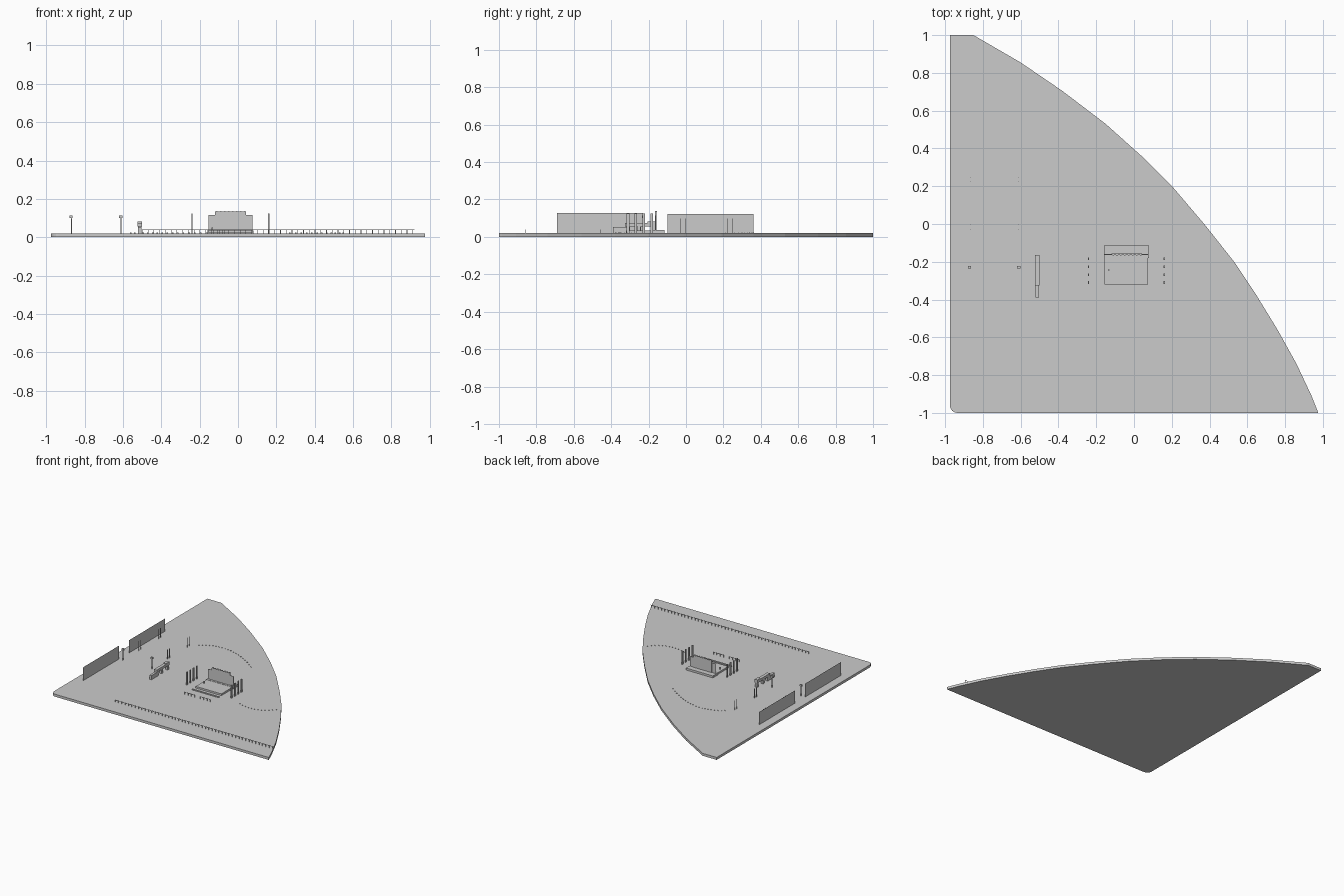
import bpy, bmesh, math
from mathutils import Vector

if "Cube" in bpy.data.objects:
    bpy.data.objects.remove(bpy.data.objects["Cube"])

TOP = 0.02  # height of the ground slab


def make(name, bm):
    mesh = bpy.data.meshes.new(name)
    bm.to_mesh(mesh)
    bm.free()
    ob = bpy.data.objects.new(name, mesh)
    bpy.context.collection.objects.link(ob)
    return ob


def add_box(bm, x0, x1, y0, y1, z0, z1):
    cube = bmesh.ops.create_cube(bm, size=1)
    for v in cube["verts"]:
        v.co = Vector((x0 + (v.co.x + .5) * (x1 - x0),
                       y0 + (v.co.y + .5) * (y1 - y0),
                       z0 + (v.co.z + .5) * (z1 - z0)))


def boxes(name, items):
    bm = bmesh.new()
    for b in items:
        add_box(bm, *b)
    return make(name, bm)


def panel(name, pts):
    bm = bmesh.new()
    bm.faces.new([bm.verts.new(p) for p in pts])
    return make(name, bm)


# Fan-shaped ground slab with a rounded front left corner
arc = [(.975, -1), (.97, -.985), (.94, -.91), (.86, -.74), (.76, -.56), (.65, -.38),
       (.53, -.2), (.38, -.01), (.21, .19), (.04, .36), (-.15, .53),
       (-.38, .705), (-.60, .855), (-.85, 1), (-.975, 1)]
r = .04
corner = [(-.975 + r + r * math.cos(a), -1 + r + r * math.sin(a))
          for a in (math.pi + i * math.pi / 8 for i in range(5))]
bm = bmesh.new()
face = bm.faces.new([bm.verts.new((x, y, 0)) for x, y in arc + corner])
ext = bmesh.ops.extrude_face_region(bm, geom=[face])
for v in ext["geom"]:
    if isinstance(v, bmesh.types.BMVert):
        v.co.z = TOP
bmesh.ops.recalc_face_normals(bm, faces=bm.faces)
make("ground_slab", bm)

# Thin display walls along the left edge
for name, y0, y1, z1 in (("front_display_wall", -.69, -.23, .128),
                         ("rear_display_wall", -.10, .36, .123)):
    panel(name, [(-.905, y0, TOP), (-.905, y1, TOP), (-.905, y1, z1), (-.905, y0, z1)])

# Stage: platform, rear deck, front step, screens
boxes("stage_platform", [(-.155, .075, -.32, -.18, TOP, .034)])
boxes("stage_rear_deck", [(-.16, .08, -.18, -.115, TOP, .036)])
boxes("stage_front_step", [(-.16, .08, -.362, -.35, TOP, .026)])
boxes("main_screen", [(-.12, .042, -.165, -.157, .036, .133)])
boxes("side_screens", [(-.155, -.12, -.163, -.16, .036, .115),
                       (.042, .075, -.163, -.16, .036, .115)])
boxes("screen_top_lights", [(x, x + .008, -.166, -.156, .133, .138)
                            for x in (-.115 + i * .021 for i in range(8))])
boxes("lectern", [(-.137, -.13, -.247, -.24, .034, .052)])

# Banner columns on both sides of the stage
boxes("banner_columns", [(x - .003, x + .003, y - .007, y + .007, TOP, .125)
                         for x in (-.24, .16) for y in (-.31, -.268, -.226, -.184)])

# Stepped kiosk with open bays under the counter
boxes("kiosk", [(-.522, -.503, -.39, -.30, TOP, .053),
                (-.525, -.50, -.325, -.205, .055, .075),
                (-.525, -.50, -.205, -.165, .055, .082)]
      + [(-.522, -.503, y, y + .018, TOP, .056) for y in (-.26, -.183)])

# Lamp posts with heads
boxes("lamp_posts", [b for x in (-.87, -.61) for b in (
    (x - .002, x + .002, -.232, -.228, TOP, .10),
    (x - .01, x + .008, -.236, -.222, .10, .114))])

# Paired slim posts
boxes("slim_posts", [(x - .0015, x + .0015, y - .0015, y + .0015, TOP, .098)
                     for x in (-.868, -.612) for y in (-.028, -.002, .224, .248)])


# Low barriers: posts with a thin top rail
def barrier(name, x0, x1, y, step):
    n = int((x1 - x0) / step)
    items = [(x0 + i * step, x0 + i * step + .003, y - .001, y + .001, TOP, .04)
             for i in range(n + 1)]
    items.append((x0, x1, y - .001, y + .001, .038, .04))
    boxes(name, items)


barrier("front_barrier", -.50, .92, -.86, .03)
barrier("stage_barrier_left", -.16, -.07, -.455, .03)
barrier("stage_barrier_right", -.02, .07, -.455, .03)


# Curved rows of low ground markers
def marker_row(name, a, b, c, n):
    a, b, c = Vector(a), Vector(b), Vector(c)
    items = []
    for i in range(n):
        t = i / (n - 1)
        p = a * (1 - t) ** 2 + b * 2 * t * (1 - t) + c * t * t
        items.append((p.x - .004, p.x + .004, p.y - .001, p.y + .001, TOP, .024))
    boxes(name, items)


marker_row("rear_marker_row", (-.56, .30), (-.36, .46), (-.03, .21), 20)
marker_row("right_marker_row", (.27, -.36), (.44, -.42), (.55, -.29), 12)
